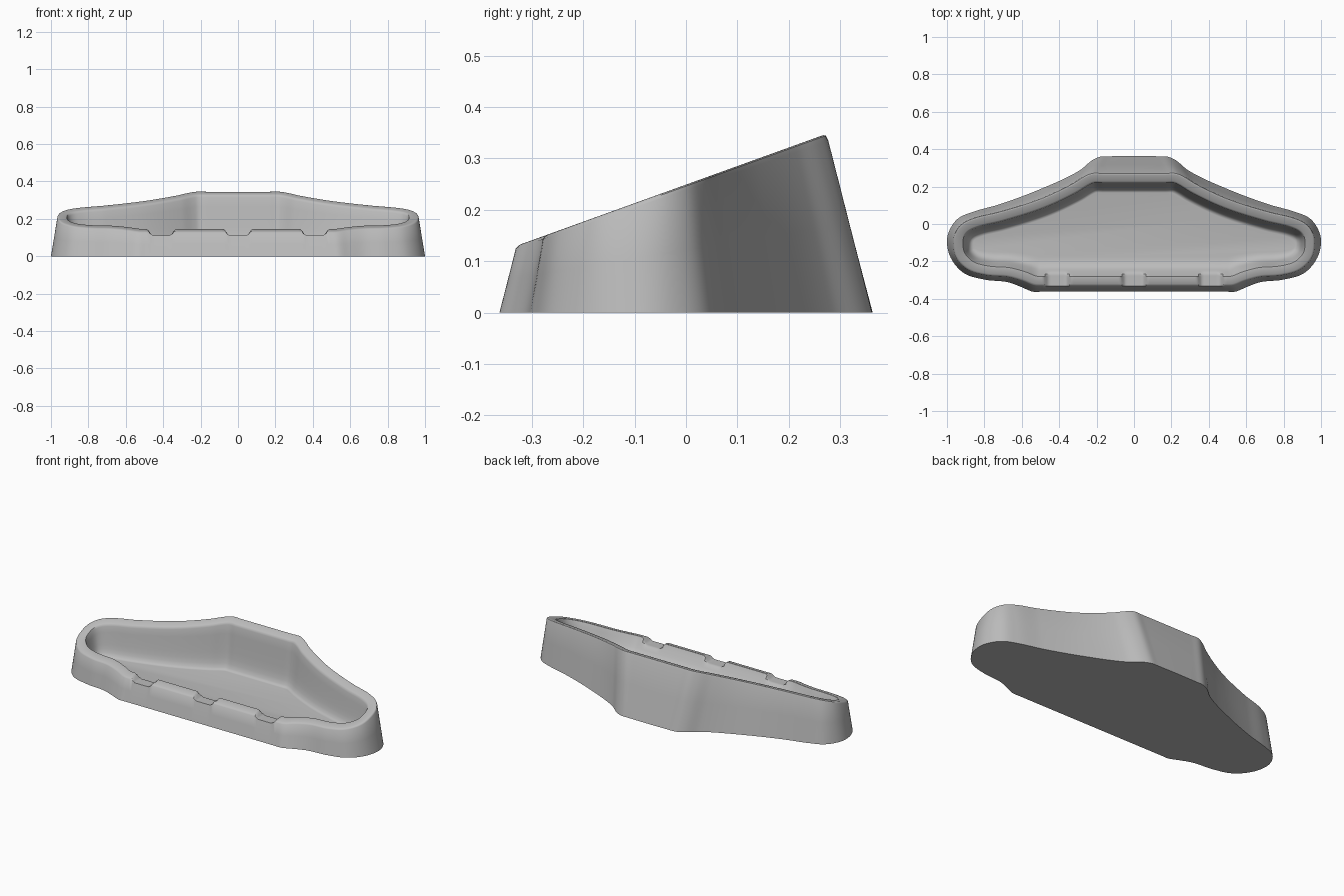
import bpy, bmesh, math
from mathutils import Vector
from mathutils.geometry import interpolate_bezier

if "Cube" in bpy.data.objects:
    bpy.data.objects.remove(bpy.data.objects["Cube"], do_unlink=True)

FLOOR_Z = 0.06
RIM_WIDTH = 0.053
NOTCH_CENTRES = (-0.41, 0, 0.41)

# Half outlines from the middle of the back round to the middle of the front
BASE = [(.13, .362), (.18, .36), (.22, .343), (.29, .287), (.5, .187), (.72, .105),
        (.86, .065), (.94, .03), (.985, -.03), (1, -.09), (.98, -.18), (.91, -.262),
        (.8, -.297), (.67, -.312), (.6, -.338), (.54, -.362), (.5, -.362), (.44, -.362)]
RIM = [(.17, .272), (.225, .272), (.265, .255), (.33, .215), (.5, .135), (.72, .065),
       (.86, .03), (.92, 0), (.955, -.045), (.965, -.105), (.95, -.18), (.885, -.245),
       (.79, -.273), (.67, -.283), (.59, -.305), (.53, -.328), (.49, -.33), (.43, -.33)]


def mirrored(half):
    right = [Vector(p) for p in half]
    return right + [Vector((-p.x, p.y)) for p in reversed(right)]


def neighbours(points, i):
    before = (points[i] - points[i - 1]).normalized()
    after = (points[(i + 1) % len(points)] - points[i]).normalized()
    return before, after


def inset(points, distance):
    """Move a clockwise outline inward with mitred corners."""
    result = []
    for i, p in enumerate(points):
        before, after = neighbours(points, i)
        tangent = (before + after).normalized()
        normal = Vector((tangent.y, -tangent.x))
        result.append(p + normal * distance / max(tangent.dot(before), 0.5))
    return result


base = mirrored(BASE)
rim = mirrored(RIM)
counts = [max(4, round((base[(i + 1) % len(base)] - p).length / 0.011))
          for i, p in enumerate(base)]


def smooth_outline(points):
    """Sample a closed smooth curve through the control points."""
    tangents = [sum(neighbours(points, i), Vector((0, 0))).normalized()
                for i in range(len(points))]
    result = []
    for i, p in enumerate(points):
        j = (i + 1) % len(points)
        q = points[j]
        reach = (q - p).length / 3
        curve = interpolate_bezier(p, p + tangents[i] * reach,
                                   q - tangents[j] * reach, q, counts[i] + 1)
        result += [Vector((c[0], c[1])) for c in curve[:-1]]
    return result


def slope(y):
    return 0.13 + (y + 0.33) * 0.361


def notch_height(x):
    gap = min(abs(x - c) for c in NOTCH_CENTRES)
    t = min(max((gap - 0.045) / 0.05, 0), 1)
    return 0.112 + 0.06 * t * t * (3 - 2 * t) if t < 1 else 1


# Sampled outlines: base, outer rim, inner rim and dish floor
outer_base = smooth_outline(base)
outer_rim = smooth_outline(rim)
inner_rim = smooth_outline(inset(rim, RIM_WIDTH))
floor = smooth_outline(inset(rim, 0.105))
for p in floor:
    p.y += 0.05 * min(max((-p.y - 0.13) / 0.09, 0), 1)

# Stack the rings: outer wall, rounded rim, then the dish wall
rings = [[(p.x, p.y, 0) for p in outer_base]]


def add_wall_ring(t):
    rings.append([(*a.lerp(b, t), slope(b.y) * t) for a, b in zip(outer_base, outer_rim)])


def add_rim_ring(t, drop):
    rings.append([(*a.lerp(b, t), slope(a.lerp(b, t).y) - drop)
                  for a, b in zip(outer_rim, inner_rim)])


def add_dish_ring(u, v):
    rings.append([(*a.lerp(b, u), (slope(a.y) - 0.012) * (1 - v) + FLOOR_Z * v)
                  for a, b in zip(inner_rim, floor)])


for t in (0.5, 0.96):
    add_wall_ring(t)
for t, drop in ((0.03, 0.003), (0.1, 0.0005), (0.18, 0), (0.82, 0), (0.93, 0.003)):
    add_rim_ring(t, drop)
for u, v in ((0, 0), (.1, .2), (.2, .4), (.31, .6), (.4, .74),
             (.52, .86), (.68, .95), (.84, .99), (1, 1)):
    add_dish_ring(u, v)

# Build the tray, pressing three rests into the front rim
bm = bmesh.new()
loops = []
for ring in rings:
    loops.append([bm.verts.new((x, y, min(z, notch_height(x)) if y < -0.15 else z))
                  for x, y, z in ring])
for low, high in zip(loops, loops[1:]):
    for i in range(len(low)):
        j = (i + 1) % len(low)
        bm.faces.new((low[i], low[j], high[j], high[i]))
bm.faces.new(loops[0])
bm.faces.new(loops[-1])
bmesh.ops.recalc_face_normals(bm, faces=bm.faces)
mesh = bpy.data.meshes.new("tray")
bm.to_mesh(mesh)
bm.free()
tray = bpy.data.objects.new("tray", mesh)
bpy.context.collection.objects.link(tray)

# Plain grey finish
grey = bpy.data.materials.new("light_grey")
grey.use_nodes = True
grey.diffuse_color = (0.5, 0.5, 0.5, 1)
grey.node_tree.nodes["Principled BSDF"].inputs["Base Color"].default_value = grey.diffuse_color
mesh.materials.append(grey)

bpy.ops.object.select_all(action="DESELECT")
tray.select_set(True)
bpy.context.view_layer.objects.active = tray
bpy.ops.object.shade_smooth_by_angle(angle=math.radians(35))
